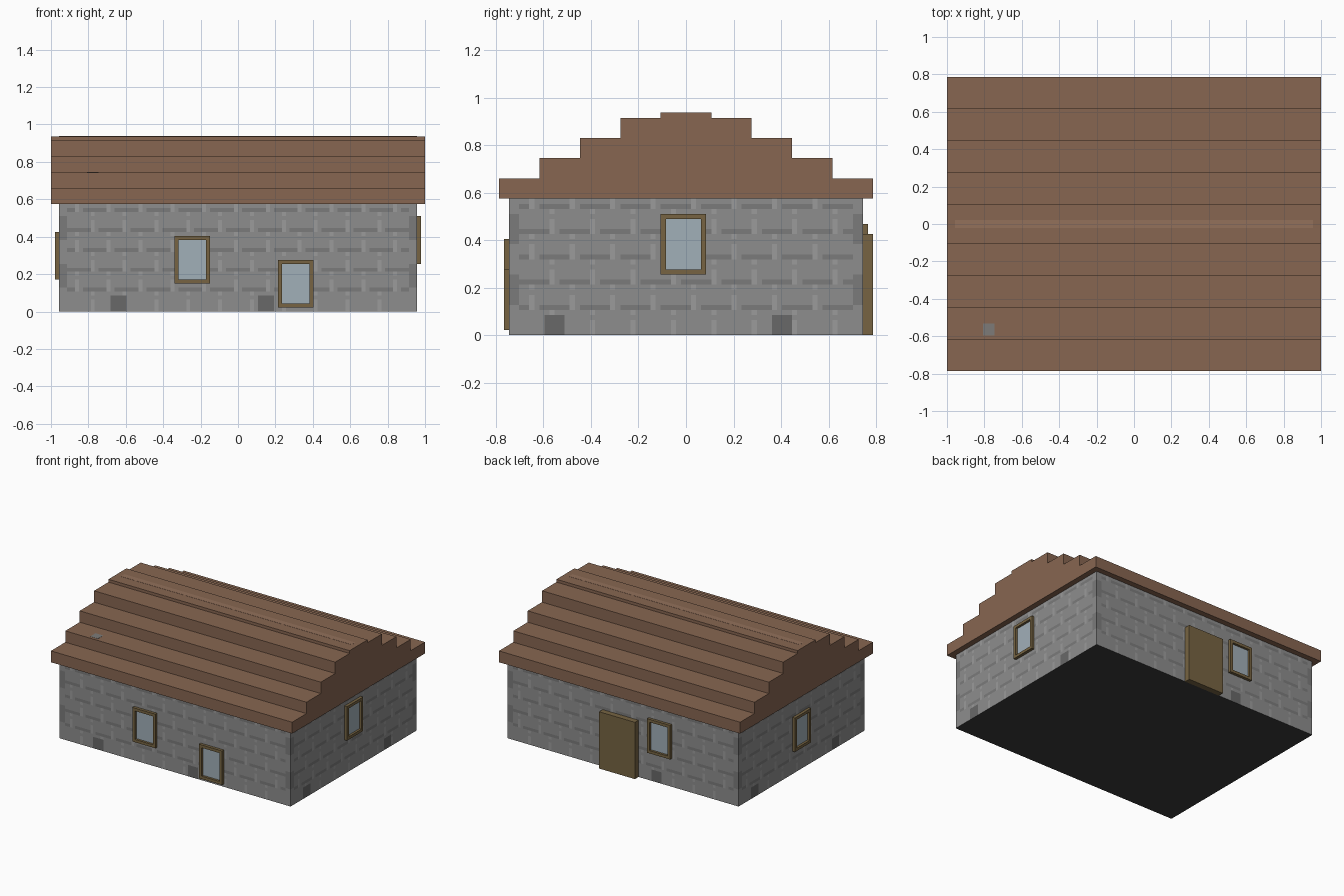
import bpy, bmesh, math
from mathutils import Matrix, Vector

if "Cube" in bpy.data.objects:
    bpy.data.objects.remove(bpy.data.objects["Cube"])

U = 1 / 47            # one block unit; every part sits on this grid
W, D, H = 90, 70, 27  # wall width, depth and height in units


def material(name, rgb):
    m = bpy.data.materials.new(name)
    m.diffuse_color = (*[(c / 255) ** 2.2 for c in rgb], 1)
    m.use_nodes = True
    m.node_tree.nodes["Principled BSDF"].inputs["Base Color"].default_value = m.diffuse_color
    return m


STONE = [material("stone", (140, 140, 140)), material("stone_dark", (122, 122, 122)),
         material("mortar_light", (154, 154, 154)), material("stone_base", (104, 104, 104)),
         material("floor_dark", (62, 62, 62))]
TILE = material("roof_tile", (134, 102, 82))
RIDGE = material("ridge_tile", (146, 112, 91))
WOOD = material("wood", (118, 100, 68))
GLASS = material("glass", (160, 174, 183))
SPOT = material("grey_spot", (124, 122, 120))


def finish(bm, name, mats, matrix=Matrix()):
    mesh = bpy.data.meshes.new(name)
    bmesh.ops.transform(bm, matrix=matrix, verts=bm.verts)
    bm.to_mesh(mesh)
    bm.free()
    for m in mats:
        mesh.materials.append(m)
    ob = bpy.data.objects.new(name, mesh)
    bpy.context.collection.objects.link(ob)
    return ob


def side_matrix(side):
    # 0 front, 1 right, 2 back, 3 left
    return Matrix.Rotation(side * math.pi / 2, 4, 'Z') @ Matrix.Scale(U, 4)


def add_box(bm, lo, hi):
    lo, hi = Vector(lo), Vector(hi)
    m = Matrix.Translation((lo + hi) / 2) @ Matrix.Diagonal((*(hi - lo), 1))
    bmesh.ops.create_cube(bm, size=1, matrix=m)


def stone_shade(u, z, n, patches):
    # Staggered block courses, corner stones and dark base stones
    i = u + n // 2
    if z < 4 and any(p <= u < p + 4 for p in patches):
        return 3
    if i < 2 or i >= n - 2:
        return 1 if (z // 6) % 2 else 0
    k = (i + 4 * (z // 5 % 2)) % 8
    if z % 5 == 0 and z and k not in (0, 1):
        return 1
    return 2 if k == 0 and z % 5 != 3 else 0


# Stone walls, one face per block unit
for side, (name, n, half, patches) in enumerate((
        ("front_wall", W, D / 2, (-32, 5)), ("right_wall", D, W / 2, (-28, 17)),
        ("back_wall", W, D / 2, (11,)), ("left_wall", D, W / 2, (-28, 17)))):
    bm = bmesh.new()
    grid = [[bm.verts.new((u - n / 2, -half, z)) for z in range(H + 1)] for u in range(n + 1)]
    for u in range(n):
        for z in range(H):
            f = bm.faces.new((grid[u][z], grid[u + 1][z], grid[u + 1][z + 1], grid[u][z + 1]))
            f.material_index = stone_shade(u - n // 2, z, n, patches)
    finish(bm, name, STONE, side_matrix(side))

# Dark underside
bm = bmesh.new()
bm.faces.new([bm.verts.new((x * W / 2, y * D / 2, 0)) for x, y in ((-1, -1), (-1, 1), (1, 1), (1, -1))])
finish(bm, "floor", [STONE[4]], side_matrix(0))

# Stepped roof: mirrored profile extruded along x
half_profile = []
for i, y in enumerate((37, 29, 21, 13, 5)):
    z = H + 4 * i
    half_profile += [(y, z), (y, min(z + 4, 44))]
profile = half_profile + [(-y, z) for y, z in reversed(half_profile)]
bm = bmesh.new()
face = bm.faces.new([bm.verts.new((-47, y, z)) for y, z in profile])
ext = bmesh.ops.extrude_face_region(bm, geom=[face], use_keep_orig=True)
bmesh.ops.translate(bm, vec=(94, 0, 0), verts=[v for v in ext["geom"] if isinstance(v, bmesh.types.BMVert)])
bmesh.ops.recalc_face_normals(bm, faces=bm.faces)
finish(bm, "roof", [TILE], side_matrix(0))

# Ridge strip and grey spot, nearly flush with the roof
for name, mat, lo, hi in (("ridge_strip", RIDGE, (-45, -1, 43.9), (45, 1, 44.05)),
                          ("roof_spot", SPOT, (-38, -28, 34.9), (-35, -25, 35.05))):
    bm = bmesh.new()
    add_box(bm, lo, hi)
    finish(bm, name, [mat], side_matrix(0))


def window(name, side, u, z):
    y = -(W if side % 2 else D) / 2
    bm = bmesh.new()
    for a, b, c, d in ((0, 0, 9, 1), (0, 11, 9, 12), (0, 1, 1, 11), (8, 1, 9, 11)):
        add_box(bm, (u + a, y - 1, z + b), (u + c, y, z + d))
    finish(bm, name + "_frame", [WOOD], side_matrix(side))
    bm = bmesh.new()
    add_box(bm, (u + 1, y - 0.2, z + 1), (u + 8, y, z + 11))
    finish(bm, name + "_glass", [GLASS], side_matrix(side))


# Windows on all four sides
for args in (("front_window_left", 0, -16, 7), ("front_window_right", 0, 10, 1),
             ("right_window", 1, -5, 12), ("back_window", 2, 10, 10), ("left_window", 3, -5, 8)):
    window(*args)

# Back door
bm = bmesh.new()
add_box(bm, (-8, -D / 2 - 2, 0), (6, -D / 2, 20))
finish(bm, "door", [WOOD], side_matrix(2))
